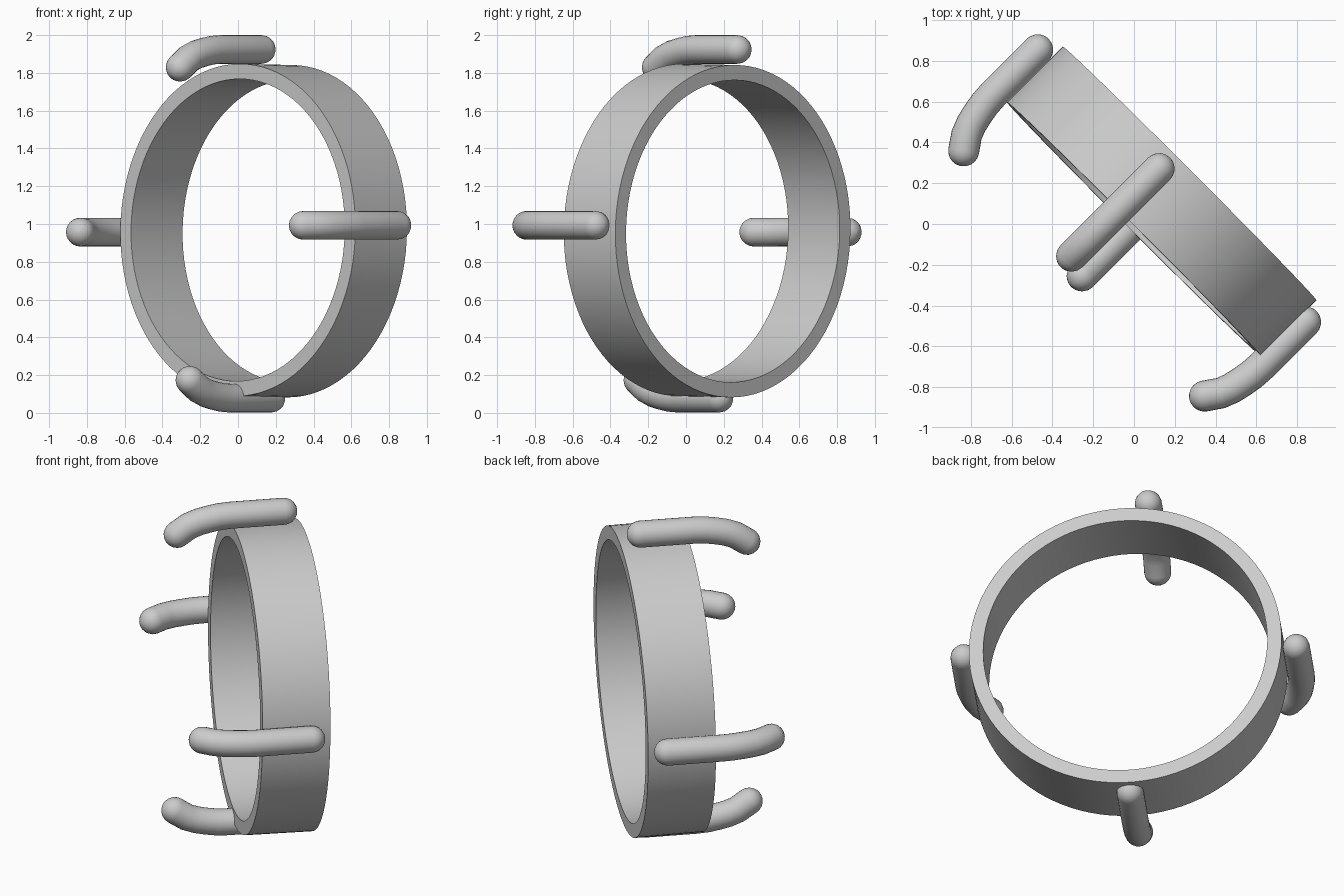
import bpy, bmesh, math
from mathutils import Vector

if "Cube" in bpy.data.objects:
    bpy.data.objects.remove(bpy.data.objects["Cube"])

Q = math.sqrt(0.5)
S = Vector((Q, -Q, 0))      # sideways across the ring
T = Vector((Q, Q, 0))       # along the ring axis, front to back
Z = Vector((0, 0, 1))


def loft(name, rings, closed=False):
    """Skin a list of equal point rings into a smooth object."""
    bm = bmesh.new()
    loops = [[bm.verts.new(p) for p in r] for r in rings]
    n = len(loops[0])
    pairs = list(zip(loops, loops[1:]))
    if closed:
        pairs.append((loops[-1], loops[0]))
    for a, b in pairs:
        for i in range(n):
            j = (i + 1) % n
            bm.faces.new((a[i], a[j], b[j], b[i]))
    if not closed:
        bm.faces.new(loops[0])
        bm.faces.new(loops[-1])
    bmesh.ops.recalc_face_normals(bm, faces=bm.faces)
    mesh = bpy.data.meshes.new(name)
    bm.to_mesh(mesh)
    bm.free()
    ob = bpy.data.objects.new(name, mesh)
    bpy.context.collection.objects.link(ob)
    bpy.ops.object.select_all(action='DESELECT')
    ob.select_set(True)
    bpy.context.view_layer.objects.active = ob
    bpy.ops.object.shade_smooth_by_angle(angle=math.radians(40))
    return ob


# Ring: rectangular section turned about a very slightly dipping axis
tilt = 0.016
axis = T * math.cos(tilt) - Z * math.sin(tilt)
up = Z * math.cos(tilt) + T * math.sin(tilt)
centre = S * 0.017 + T * 0.175 + Z * 0.965
section = [(0.88, -0.193), (0.88, 0.193), (0.80, 0.193), (0.80, -0.193)]
rings = []
for k in range(96):
    a = 2 * math.pi * k / 96
    radial = S * math.cos(a) + up * math.sin(a)
    rings.append([centre + radial * r + axis * d for r, d in section])
loft("ring", rings, closed=True)

# Prongs: round-ended rods whose front tips curl inward
R = 0.076
PATH = [(0.255, 0), (-0.05, 0), (-0.115, -0.004), (-0.173, -0.014),
        (-0.23, -0.027), (-0.285, -0.048), (-0.352, -0.094)]


def prong(name, origin, out, side):
    pts = [origin + T * t + out * d for t, d in PATH]
    tans = []
    for i in range(len(pts)):
        a, b = pts[max(i - 1, 0)], pts[min(i + 1, len(pts) - 1)]
        tans.append((b - a).normalized())
    caps = [math.radians(x) for x in (87, 70, 52, 35, 17)]
    stations = [(pts[0] - tans[0] * R * math.sin(c), tans[0], R * math.cos(c)) for c in caps]
    stations += [(p, t, R) for p, t in zip(pts, tans)]
    stations += [(pts[-1] + tans[-1] * R * math.sin(c), tans[-1], R * math.cos(c))
                 for c in reversed(caps)]
    rows = []
    for p, t, r in stations:
        n = t.cross(side).normalized()
        rows.append([p + (side * math.cos(a) + n * math.sin(a)) * r
                     for a in (2 * math.pi * i / 24 for i in range(24))])
    loft(name, rows)


prong("top_prong", S * -0.105 + T * 0.024 + Z * 1.924, Z, S)
prong("bottom_prong", T * -0.008 + Z * 0.078, -Z, S)
prong("right_prong", S * 0.935 + Z * 0.993, S, Z)
prong("left_prong", S * -0.938 + T * 0.015 + Z * 0.957, -S, Z)
